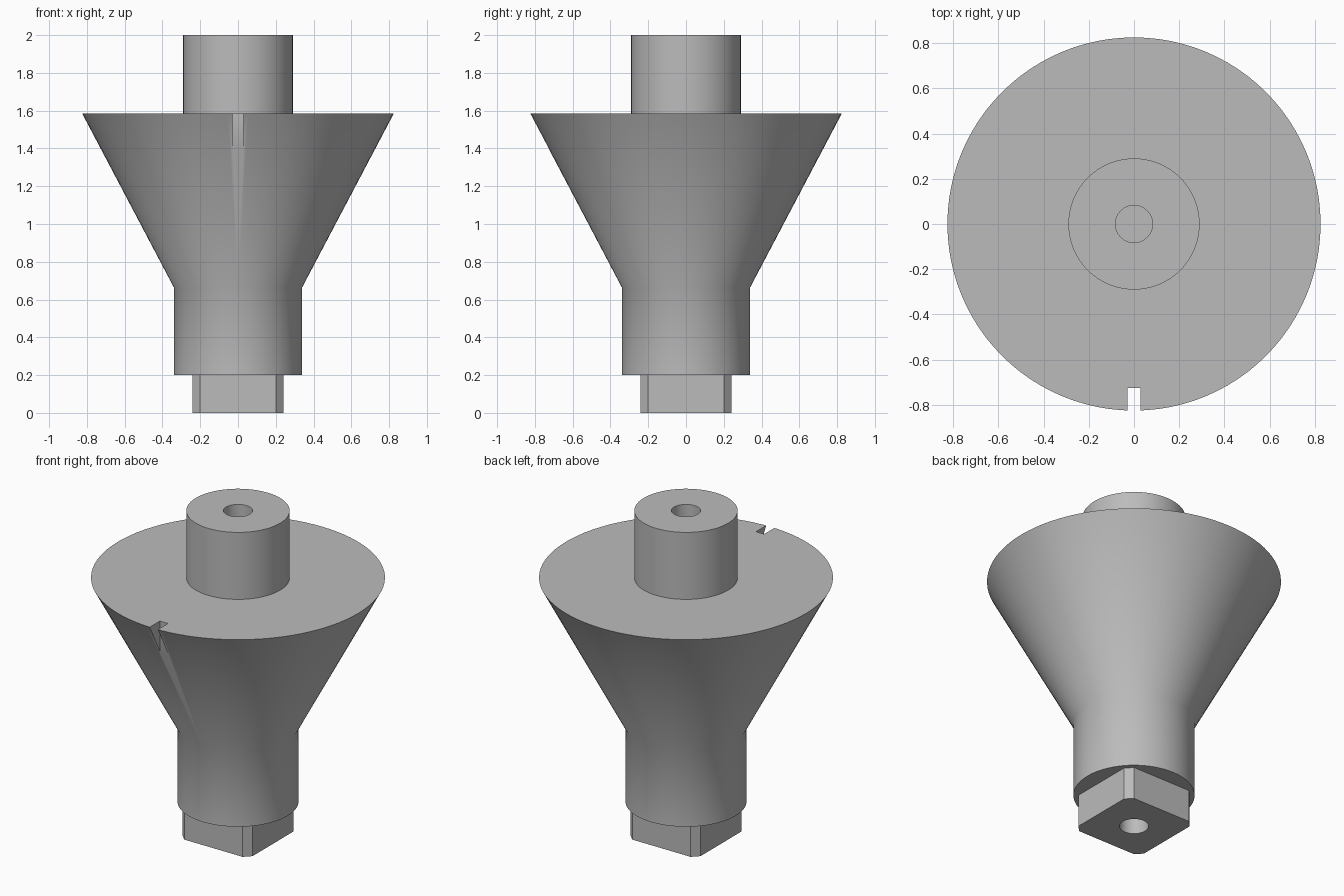
import bpy
import bmesh
import math
from mathutils import Matrix, Vector

if "Cube" in bpy.data.objects:
    bpy.data.objects.remove(bpy.data.objects["Cube"], do_unlink=True)

SEGMENTS = 96
BORE = 0.082

grey = bpy.data.materials.new("plain grey")
grey.use_nodes = True
grey.diffuse_color = (0.5, 0.5, 0.5, 1)
grey.node_tree.nodes["Principled BSDF"].inputs["Base Color"].default_value = (0.5, 0.5, 0.5, 1)


def make_object(name, bm):
    bmesh.ops.recalc_face_normals(bm, faces=bm.faces)
    mesh = bpy.data.meshes.new(name)
    bm.to_mesh(mesh)
    bm.free()
    mesh.materials.append(grey)
    obj = bpy.data.objects.new(name, mesh)
    bpy.context.collection.objects.link(obj)
    return obj


def lathe(name, profile):
    bm = bmesh.new()
    verts = [bm.verts.new((r, 0, z)) for r, z in profile]
    edges = [bm.edges.new(pair) for pair in zip(verts, verts[1:])]
    bmesh.ops.spin(bm, geom=verts + edges, cent=(0, 0, 0), axis=(0, 0, 1),
                   angle=math.tau, steps=SEGMENTS, use_merge=True)
    bmesh.ops.remove_doubles(bm, verts=bm.verts, dist=0.0001)
    return make_object(name, bm)


def box(name, low, high):
    low, high = Vector(low), Vector(high)
    bm = bmesh.new()
    bmesh.ops.create_cube(bm, size=1, matrix=Matrix.Translation((low + high) / 2)
                          @ Matrix.Diagonal((*(high - low), 1)))
    return make_object(name, bm)


def activate(obj):
    bpy.ops.object.select_all(action="DESELECT")
    obj.select_set(True)
    bpy.context.view_layer.objects.active = obj


def cut(obj, cutter):
    cutter.hide_render = True
    mod = obj.modifiers.new("cut", "BOOLEAN")
    mod.operation = "DIFFERENCE"
    mod.solver = "EXACT"
    mod.object = cutter
    activate(obj)
    bpy.ops.object.modifier_apply(modifier=mod.name)
    bpy.data.objects.remove(cutter, do_unlink=True)


# Flared body with top boss and blind bores at both ends
body = lathe("flared_body", [
    (0, 1.7), (BORE, 1.7), (BORE, 2), (0.29, 2), (0.29, 1.585),
    (0.825, 1.585), (0.34, 0.665), (0.34, 0.2),
    (BORE, 0.2), (BORE, 0.3), (0, 0.3)])

# Index notch in the front of the rim
cut(body, box("notch_cutter", (-0.028, -0.95, 1.2), (0.028, -0.725, 1.7)))

# Square drive shank with chamfered upright edges
shank = box("square_shank", (-0.24, -0.24, 0), (0.24, 0.24, 0.2))
bm = bmesh.new()
bm.from_mesh(shank.data)
upright = [e for e in bm.edges if abs(e.verts[0].co.z - e.verts[1].co.z) > 0.1]
bmesh.ops.bevel(bm, geom=upright, offset=0.04, segments=1, affect="EDGES")
bm.to_mesh(shank.data)
bm.free()

# Bore through the shank
cut(shank, lathe("bore_cutter", [(0, -0.1), (BORE, -0.1), (BORE, 0.3), (0, 0.3)]))

for part in (body, shank):
    activate(part)
    bpy.ops.object.shade_smooth_by_angle(angle=math.radians(30))
